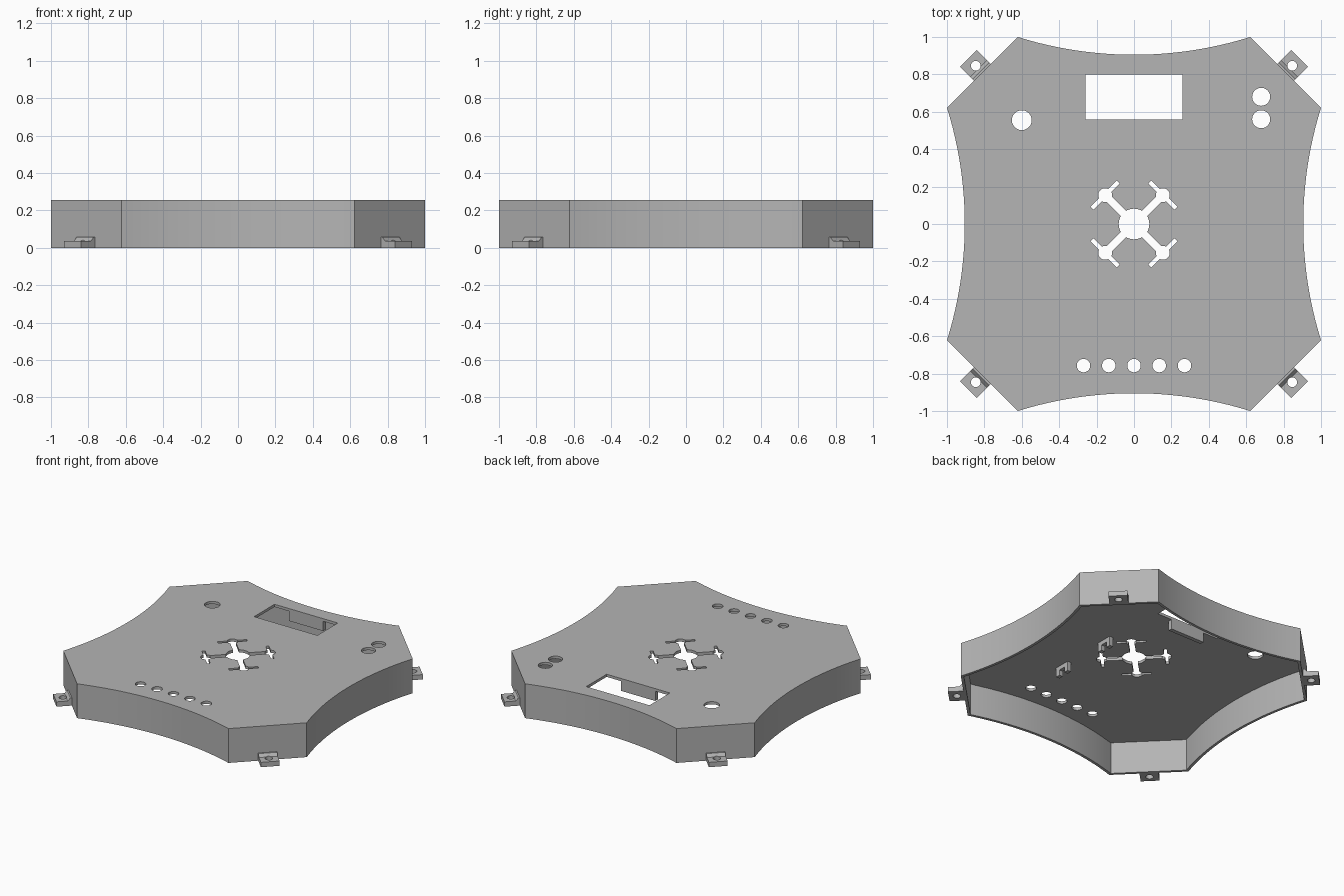
import bpy, bmesh, math
from mathutils import Matrix, Vector

if "Cube" in bpy.data.objects:
    bpy.data.objects.remove(bpy.data.objects["Cube"])

HEIGHT, WALL = 0.255, 0.02
UNDER = HEIGHT - WALL

grey = bpy.data.materials.new("light grey plastic")
grey.use_nodes = True
grey.diffuse_color = (0.46, 0.46, 0.46, 1)
grey.node_tree.nodes["Principled BSDF"].inputs["Base Color"].default_value = grey.diffuse_color


def make_object(name, bm):
    bmesh.ops.recalc_face_normals(bm, faces=bm.faces)
    mesh = bpy.data.meshes.new(name)
    bm.to_mesh(mesh)
    bm.free()
    mesh.materials.append(grey)
    obj = bpy.data.objects.new(name, mesh)
    bpy.context.collection.objects.link(obj)
    return obj


def prism(name, profile, matrix, depth):
    """Extrude a flat profile along its local z, then place it."""
    bm = bmesh.new()
    face = bm.faces.new([bm.verts.new((x, y, 0)) for x, y in profile])
    side = bmesh.ops.extrude_face_region(bm, geom=[face])
    bmesh.ops.translate(bm, vec=(0, 0, depth),
                        verts=[g for g in side["geom"] if isinstance(g, bmesh.types.BMVert)])
    bm.transform(matrix)
    return make_object(name, bm)


def box(name, x0, x1, y0, y1, z0, z1, turn=0):
    corners = [(x0, y0), (x1, y0), (x1, y1), (x0, y1)]
    place = Matrix.Rotation(turn, 4, "Z") @ Matrix.Translation((0, 0, z0))
    return prism(name, corners, place, z1 - z0)


def cylinder(name, x, y, radius, z0, z1):
    bm = bmesh.new()
    bmesh.ops.create_cone(bm, cap_ends=True, segments=40, radius1=radius, radius2=radius,
                          depth=z1 - z0, matrix=Matrix.Translation((x, y, (z0 + z1) / 2)))
    return make_object(name, bm)


def apply_modifier(obj, modifier):
    bpy.ops.object.select_all(action="DESELECT")
    bpy.context.view_layer.objects.active = obj
    obj.select_set(True)
    bpy.ops.object.modifier_apply(modifier=modifier.name)


def cut(obj, cutter):
    modifier = obj.modifiers.new("cut", "BOOLEAN")
    modifier.operation = "DIFFERENCE"
    modifier.solver = "EXACT"
    modifier.object = cutter
    apply_modifier(obj, modifier)
    bpy.data.objects.remove(cutter)


def smooth(obj):
    bpy.ops.object.select_all(action="DESELECT")
    bpy.context.view_layer.objects.active = obj
    obj.select_set(True)
    bpy.ops.object.shade_smooth_by_angle(angle=math.radians(25))


# Outline: four inward-bowed sides joined by straight corner chamfers
CORNER, SAG, STEPS = 0.622, 0.095, 24
radius = (CORNER ** 2 + SAG ** 2) / (2 * SAG)
half_angle = math.asin(CORNER / radius)
outline = []
for quarter in range(4):
    spin = Matrix.Rotation(quarter * math.pi / 2, 2)
    for i in range(STEPS + 1):
        a = half_angle * (2 * i / STEPS - 1)
        bowed = Vector((radius * math.sin(a), SAG - 1 - radius * (1 - math.cos(a))))
        outline.append(spin @ bowed)

# Housing: top plate and side walls, open underneath
bm = bmesh.new()
top = [bm.verts.new((p.x, p.y, HEIGHT)) for p in outline]
low = [bm.verts.new((p.x, p.y, 0)) for p in outline]
bm.faces.new(top)
for i in range(len(top)):
    j = (i + 1) % len(top)
    bm.faces.new((low[i], low[j], top[j], top[i]))
housing = make_object("housing", bm)
shell = housing.modifiers.new("shell", "SOLIDIFY")
shell.thickness = WALL
shell.offset = -1
shell.use_even_offset = True
apply_modifier(housing, shell)

# Openings through the top plate
Z0, Z1 = 0.2, 0.3
cut(housing, box("window_cutter", -0.26, 0.26, 0.56, 0.8, Z0, Z1))
holes = [(0.68, 0.68, 0.048), (0.68, 0.56, 0.048), (-0.6, 0.555, 0.053)]
holes += [(0.135 * i, -0.757, 0.036) for i in range(-2, 3)]
for x, y, r in holes:
    cut(housing, cylinder("hole_cutter", x, y, r, Z0, Z1))

# Four-rotor cut-out in the middle
cut(housing, cylinder("body_cutter", 0, 0, 0.082, Z0, Z1))
REACH = 0.218
for k in range(4):
    turn = math.pi / 4 + k * math.pi / 2
    hub = Vector((math.cos(turn), math.sin(turn))) * REACH
    cut(housing, box("arm_cutter", 0.05, REACH, -0.02, 0.02, Z0, Z1, turn))
    cut(housing, cylinder("hub_cutter", hub.x, hub.y, 0.037, Z0, Z1))
    cut(housing, box("rotor_cutter", REACH - 0.011, REACH + 0.011, -0.1, 0.1, Z0, Z1, turn))
smooth(housing)

# Screw tabs with a sloped gusset on each corner
FACE = (1 + CORNER) / math.sqrt(2)
tab_profile = [(-0.008, 0), (0.105, 0), (0.105, 0.036), (0.028, 0.036), (0.01, 0.057), (-0.008, 0.057)]
for k, label in enumerate(("back_left", "back_right", "front_right", "front_left")):
    turn = math.pi / 4 + k * math.pi / 2
    place = (Matrix.Rotation(turn, 4, "Z") @ Matrix.Translation((FACE, 0.064, 0))
             @ Matrix.Rotation(math.pi / 2, 4, "X"))
    tab = prism("screw_tab_" + label, tab_profile, place, 0.128)
    hole = Vector((math.cos(turn), math.sin(turn))) * (FACE + 0.05)
    cut(tab, cylinder("screw_cutter", hole.x, hole.y, 0.026, -0.1, 0.1))
    smooth(tab)

# Retaining strips hanging along both long window edges
for label, y in (("front", 0.53), ("back", 0.8)):
    box("window_strip_" + label, -0.14, 0.14, y, y + 0.03, 0.163, UNDER + 0.005)

# Notched clips under the top plate
clip_profile = [(-0.06, 0.005), (-0.06, -0.07), (-0.025, -0.07), (-0.025, -0.03),
                (0.025, -0.03), (0.025, -0.07), (0.06, -0.07), (0.06, 0.005)]
axes = Matrix(((0, 0, 1, 0), (1, 0, 0, 0), (0, 1, 0, 0), (0, 0, 0, 1)))
for label, y in (("front", -0.38), ("back", 0.06)):
    prism("clip_" + label, clip_profile, Matrix.Translation((0.285, y, UNDER)) @ axes, 0.03)
